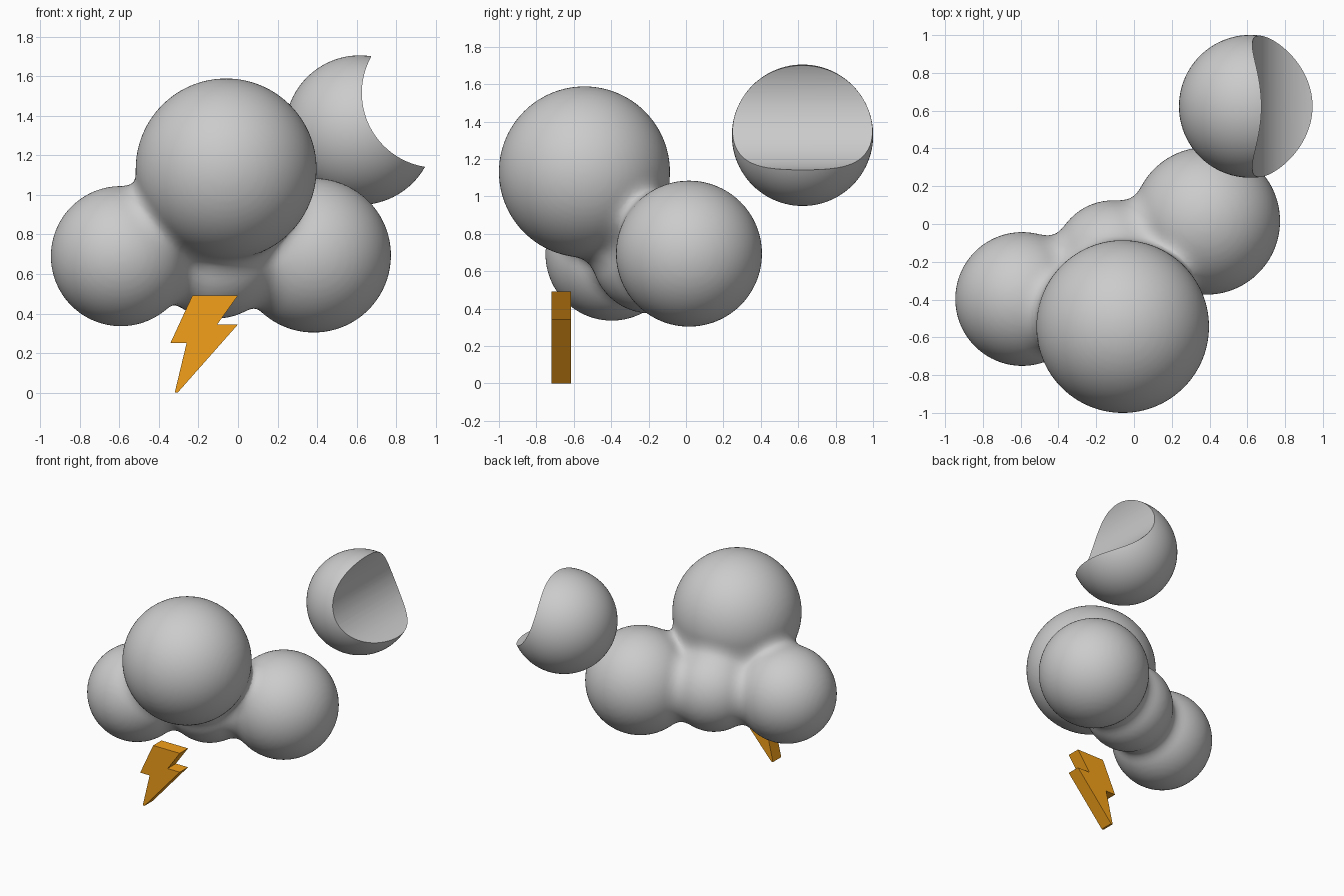
import bpy, bmesh, math
from mathutils import Vector, Matrix

if "Cube" in bpy.data.objects:
    bpy.data.objects.remove(bpy.data.objects["Cube"])

BLEND = 0.11  # softness of the joins between cloud puffs
PUFFS = [((-0.11, -0.19, 0.69), 0.315),
         ((-0.592, -0.397, 0.69), 0.354),
         ((0.383, 0.016, 0.694), 0.39),
         ((-0.06, -0.543, 1.131), 0.457)]
PUFFS = [(Vector(c), r) for c, r in PUFFS]


def make_object(name, bm):
    mesh = bpy.data.meshes.new(name)
    bm.to_mesh(mesh)
    bm.free()
    ob = bpy.data.objects.new(name, mesh)
    bpy.context.collection.objects.link(ob)
    return ob


def smooth(ob, angle=30):
    bpy.ops.object.select_all(action='DESELECT')
    ob.select_set(True)
    bpy.context.view_layer.objects.active = ob
    bpy.ops.object.shade_smooth_by_angle(angle=math.radians(angle))


def bake(ob):
    """Replace the mesh with its modified result."""
    dg = bpy.context.evaluated_depsgraph_get()
    mesh = bpy.data.meshes.new_from_object(ob.evaluated_get(dg))
    ob.modifiers.clear()
    ob.data = mesh


def cloud_field(p):
    """Distance and gradient of the softly blended puffs."""
    d = g = None
    for c, r in PUFFS:
        v = p - c
        dist = v.length - r
        grad = v.normalized()
        if d is None:
            d, g = dist, grad
            continue
        h = min(1, max(0, 0.5 + 0.5 * (dist - d) / BLEND))
        d = dist + (d - dist) * h - BLEND * h * (1 - h)
        g = grad.lerp(g, h)
    return d, g


# Cloud: merged spheres, pulled onto the blended surface
bm = bmesh.new()
for c, r in PUFFS:
    bmesh.ops.create_icosphere(bm, subdivisions=4, radius=r, matrix=Matrix.Translation(c))
cloud = make_object("cloud", bm)
rm = cloud.modifiers.new("merge", 'REMESH')
rm.mode = 'VOXEL'
rm.voxel_size = 0.022
bake(cloud)
for v in cloud.data.vertices:
    p = v.co.copy()
    for _ in range(8):
        d, g = cloud_field(p)
        p -= g * (d / max(g.length_squared, 0.1))
    v.co = p
smooth(cloud, 60)

# Moon: sphere with a cylindrical bite along y
bm = bmesh.new()
bmesh.ops.create_uvsphere(bm, u_segments=96, v_segments=48, radius=0.378,
                          matrix=Matrix.Translation((0.616, 0.623, 1.327)))
moon = make_object("crescent_moon", bm)
bm = bmesh.new()
bmesh.ops.create_cone(bm, cap_ends=True, segments=128, radius1=0.378, radius2=0.378, depth=1.2,
                      matrix=Matrix.Translation((1.004, 0.623, 1.515)) @ Matrix.Rotation(math.pi / 2, 4, 'X'))
cutter = make_object("moon_cutter", bm)
cutter.hide_render = True
cut = moon.modifiers.new("bite", 'BOOLEAN')
cut.operation = 'DIFFERENCE'
cut.solver = 'EXACT'
cut.object = cutter
bake(moon)
bpy.data.objects.remove(cutter)
smooth(moon)

# Lightning bolt: extruded zigzag profile
profile = [(-0.23, 0.492), (0, 0.492), (-0.105, 0.345), (0, 0.345),
           (-0.305, 0), (-0.32, 0), (-0.26, 0.25), (-0.342, 0.25)]
bm = bmesh.new()
face = bm.faces.new([bm.verts.new((x, -0.718, z)) for x, z in profile])
ext = bmesh.ops.extrude_face_region(bm, geom=[face])
bmesh.ops.translate(bm, vec=(0, 0.102, 0),
                    verts=[e for e in ext["geom"] if isinstance(e, bmesh.types.BMVert)])
bmesh.ops.recalc_face_normals(bm, faces=bm.faces)
bolt = make_object("lightning_bolt", bm)
mat = bpy.data.materials.new("orange")
mat.diffuse_color = (0.9, 0.35, 0.01, 1)
mat.use_nodes = True
mat.node_tree.nodes["Principled BSDF"].inputs["Base Color"].default_value = mat.diffuse_color
bolt.data.materials.append(mat)
smooth(bolt)
